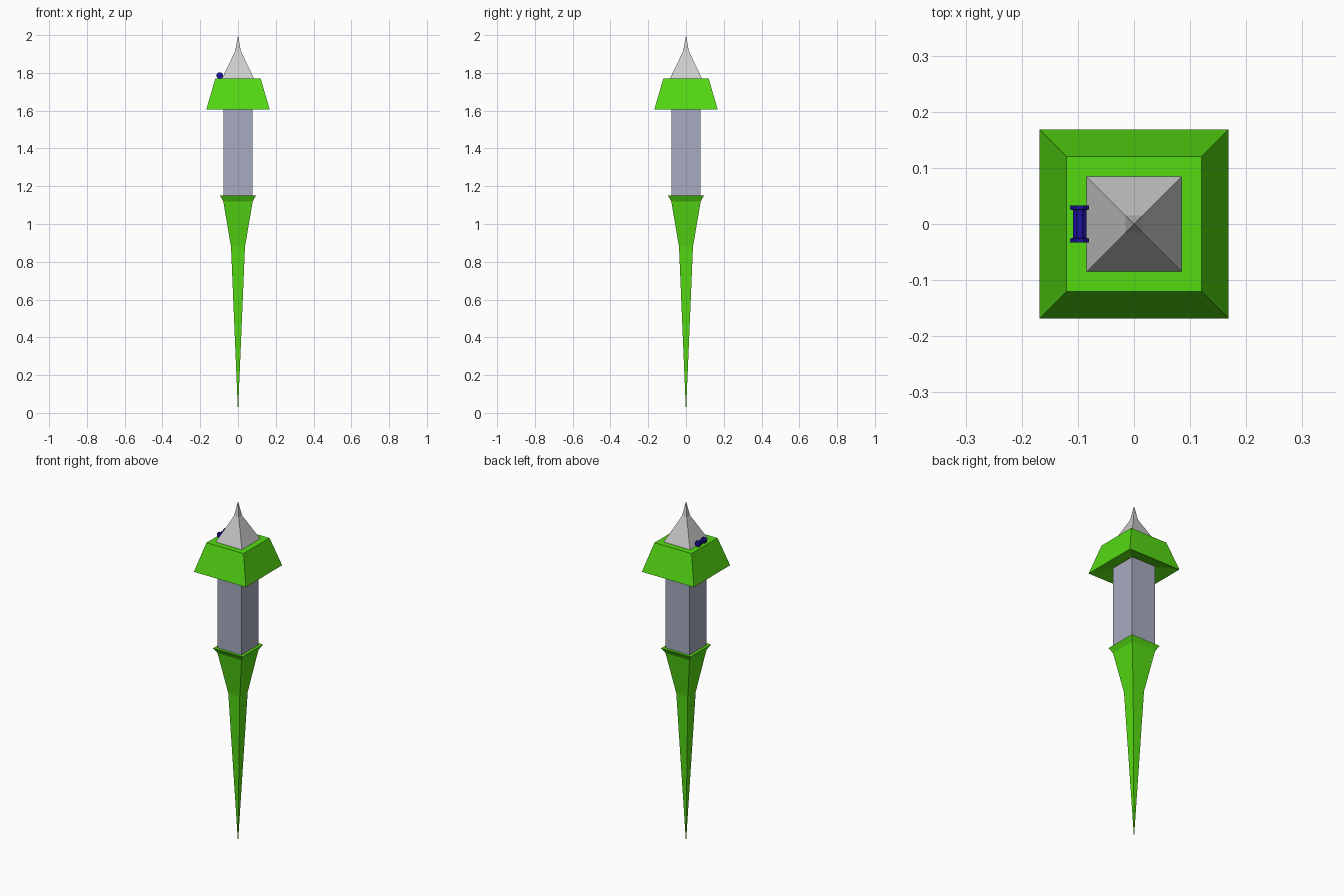
import bpy, bmesh
from math import pi, cos, sin
from mathutils import Matrix

if "Cube" in bpy.data.objects:
    bpy.data.objects.remove(bpy.data.objects["Cube"])


def material(name, rgb):
    m = bpy.data.materials.new(name)
    m.diffuse_color = (*rgb, 1)
    m.use_nodes = True
    m.node_tree.nodes["Principled BSDF"].inputs["Base Color"].default_value = m.diffuse_color
    return m


green = material("green", (0.09, 0.70, 0.006))
steel = material("blue_grey", (0.38, 0.41, 0.52))
blue = material("dark_blue", (0.012, 0.006, 0.32))


def stack(name, profile, sides=4, mat=None, matrix=None):
    """Skin (apothem, height) sections into a flat-faced solid; 0 apothem = point."""
    bm = bmesh.new()
    rings = []
    for r, z in profile:
        if r == 0:
            rings.append([bm.verts.new((0, 0, z))])
            continue
        R = r / cos(pi / sides)
        rings.append([bm.verts.new((R * cos(pi / sides * (2 * i + 1)),
                                    R * sin(pi / sides * (2 * i + 1)), z))
                      for i in range(sides)])
    for a, b in zip(rings, rings[1:]):
        for i in range(sides):
            j = (i + 1) % sides
            if len(a) == 1:
                bm.faces.new((a[0], b[j], b[i]))
            elif len(b) == 1:
                bm.faces.new((a[i], a[j], b[0]))
            else:
                bm.faces.new((a[i], a[j], b[j], b[i]))
    for ring in (rings[0], rings[-1]):
        if len(ring) > 1:
            bm.faces.new(ring)
    bmesh.ops.recalc_face_normals(bm, faces=bm.faces)
    if matrix:
        bm.transform(matrix)
    mesh = bpy.data.meshes.new(name)
    bm.to_mesh(mesh)
    bm.free()
    ob = bpy.data.objects.new(name, mesh)
    bpy.context.collection.objects.link(ob)
    if mat:
        mesh.materials.append(mat)
    return ob


# Long tapering spike with a flared collar
stack("spike", [(0, 0), (0.037, 0.88), (0.078, 1.12), (0.095, 1.15)], mat=green)

# Square shaft
stack("shaft", [(0.078, 1.15), (0.078, 1.63)], mat=steel)

# Overhanging hood with a slightly recessed underside
stack("hood", [(0.078, 1.63), (0.168, 1.605), (0.12, 1.77)], mat=green)

# Concave pointed cap
stack("cap", [(0.085, 1.77), (0.015, 1.915), (0, 2.0)])

# Small spool-shaped switch lying along y
stack("switch", [(0.017, -0.033), (0.017, -0.026), (0.012, -0.025),
                 (0.012, 0.025), (0.017, 0.026), (0.017, 0.033)],
      sides=8, mat=blue,
      matrix=Matrix.Translation((-0.097, 0, 1.786)) @ Matrix.Rotation(pi / 2, 4, 'X'))
